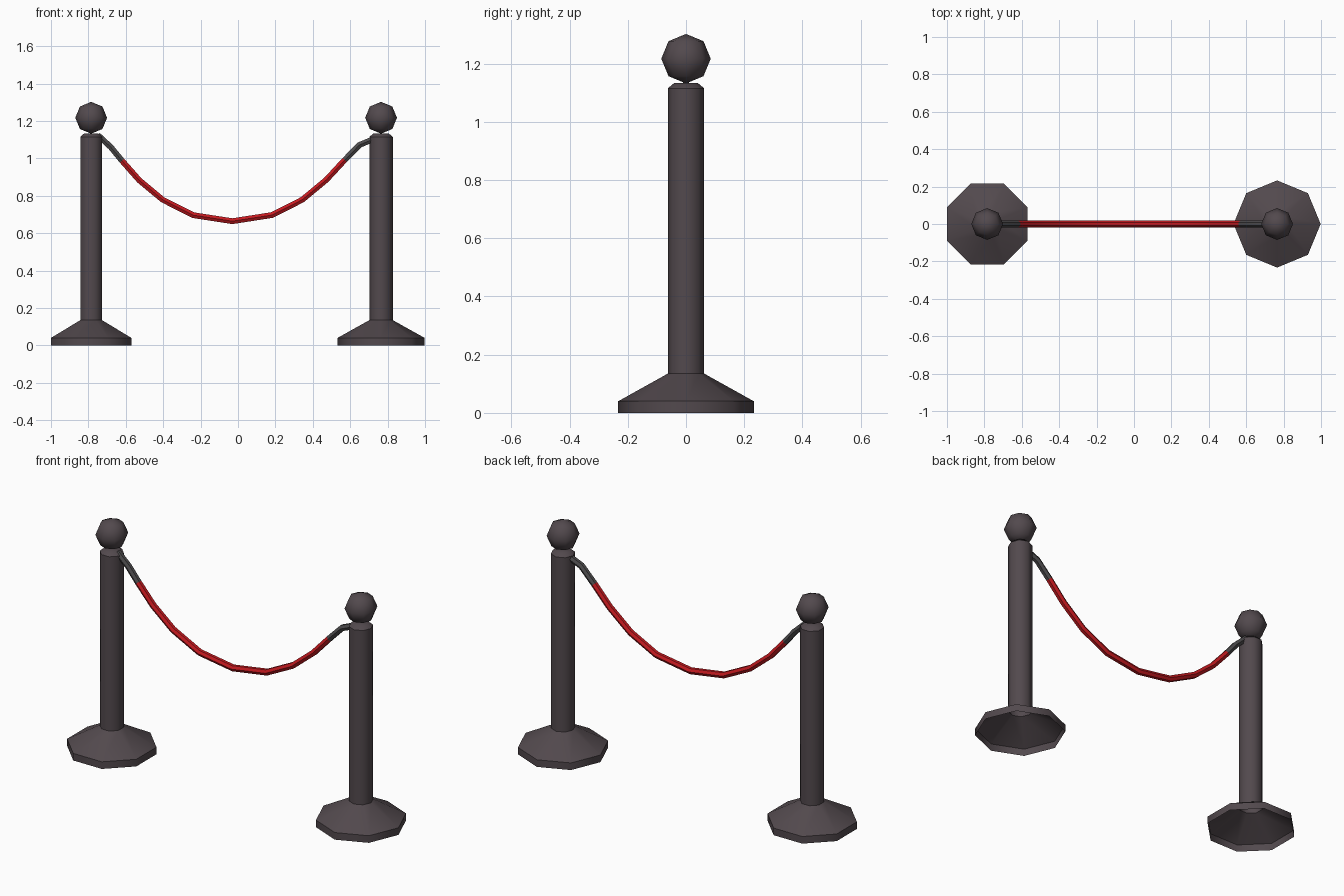
import bpy, bmesh, math
from mathutils import Vector

cube = bpy.data.objects.get("Cube")
if cube:
    bpy.data.objects.remove(cube, do_unlink=True)


def material(name, rgb):
    mat = bpy.data.materials.new(name)
    mat.use_nodes = True
    color = (*rgb, 1)
    mat.diffuse_color = color
    mat.node_tree.nodes["Principled BSDF"].inputs["Base Color"].default_value = color
    return mat


dark_metal = material("dark metal", (0.085, 0.067, 0.075))
grey_metal = material("grey metal", (0.075, 0.072, 0.075))
red_rope = material("red rope", (0.56, 0.01, 0.014))


def finish(bm, name, mats, angle=47):
    mesh = bpy.data.meshes.new(name)
    bm.to_mesh(mesh)
    bm.free()
    obj = bpy.data.objects.new(name, mesh)
    bpy.context.collection.objects.link(obj)
    for mat in mats:
        mesh.materials.append(mat)
    bpy.ops.object.select_all(action="DESELECT")
    obj.select_set(True)
    bpy.context.view_layer.objects.active = obj
    bpy.ops.object.shade_smooth_by_angle(angle=math.radians(angle))
    return obj


def bridge(bm, rings):
    """Quads between successive rings; returns one list of faces per span."""
    spans = []
    for a, b in zip(rings, rings[1:]):
        n = len(a)
        spans.append([bm.faces.new((a[i], a[(i + 1) % n], b[(i + 1) % n], b[i]))
                      for i in range(n)])
    return spans


# Posts: eight-sided turned shell with an open underside and a ball on top
SIDES = 8
PROFILE = [(0.233, 0), (0.233, 0.04), (0.0625, 0.135), (0.0625, 1.115), (0.041, 1.133)]


def make_post(side, x, turn):
    bm = bmesh.new()
    rings = []
    for r, z in PROFILE:
        angles = [turn + math.tau * i / SIDES for i in range(SIDES)]
        rings.append([bm.verts.new((r * math.cos(a), r * math.sin(a), z)) for a in angles])
    bridge(bm, rings)
    bm.faces.new(rings[-1])
    finish(bm, side + "_post", [dark_metal]).location.x = x

    bm = bmesh.new()
    bmesh.ops.create_uvsphere(bm, u_segments=8, v_segments=4, radius=0.085)
    finish(bm, side + "_ball", [dark_metal], 60).location = (x, 0, 1.217)


make_post("right", -0.785, math.pi / 8)
make_post("left", 0.765, 0)

# Rope: six-sided tube along a sagging path, with metal end sleeves
PATH = [(-0.75, 1.125), (-0.68, 1.06), (-0.62, 0.987), (-0.527, 0.882), (-0.403, 0.779),
        (-0.238, 0.696), (-0.03, 0.664), (0.182, 0.697), (0.344, 0.779), (0.473, 0.886),
        (0.57, 0.991), (0.65, 1.072), (0.73, 1.105)]
RADIUS = 0.018


def make_tube(name, path, red_span):
    bm = bmesh.new()
    points = [Vector((x, 0, z)) for x, z in path]
    rings = []
    for i, p in enumerate(points):
        before = (p - points[max(i - 1, 0)]).normalized()
        after = (points[min(i + 1, len(points) - 1)] - p).normalized()
        tangent = (before + after).normalized()
        up = Vector((-tangent.z, 0, tangent.x))
        ring = []
        for k in range(6):
            a = math.tau * k / 6
            offset = Vector((0, -math.cos(a), 0)) + up * math.sin(a)
            ring.append(bm.verts.new(p + offset * RADIUS))
        rings.append(ring)
    for i, faces in enumerate(bridge(bm, rings)):
        for face in faces:
            face.material_index = 1 if i in red_span else 0
    bm.faces.new(rings[0])
    bm.faces.new(rings[-1])
    bmesh.ops.recalc_face_normals(bm, faces=bm.faces)
    finish(bm, name, [grey_metal, red_rope], 30)


make_tube("hanging_rope", PATH, range(2, len(PATH) - 3))
